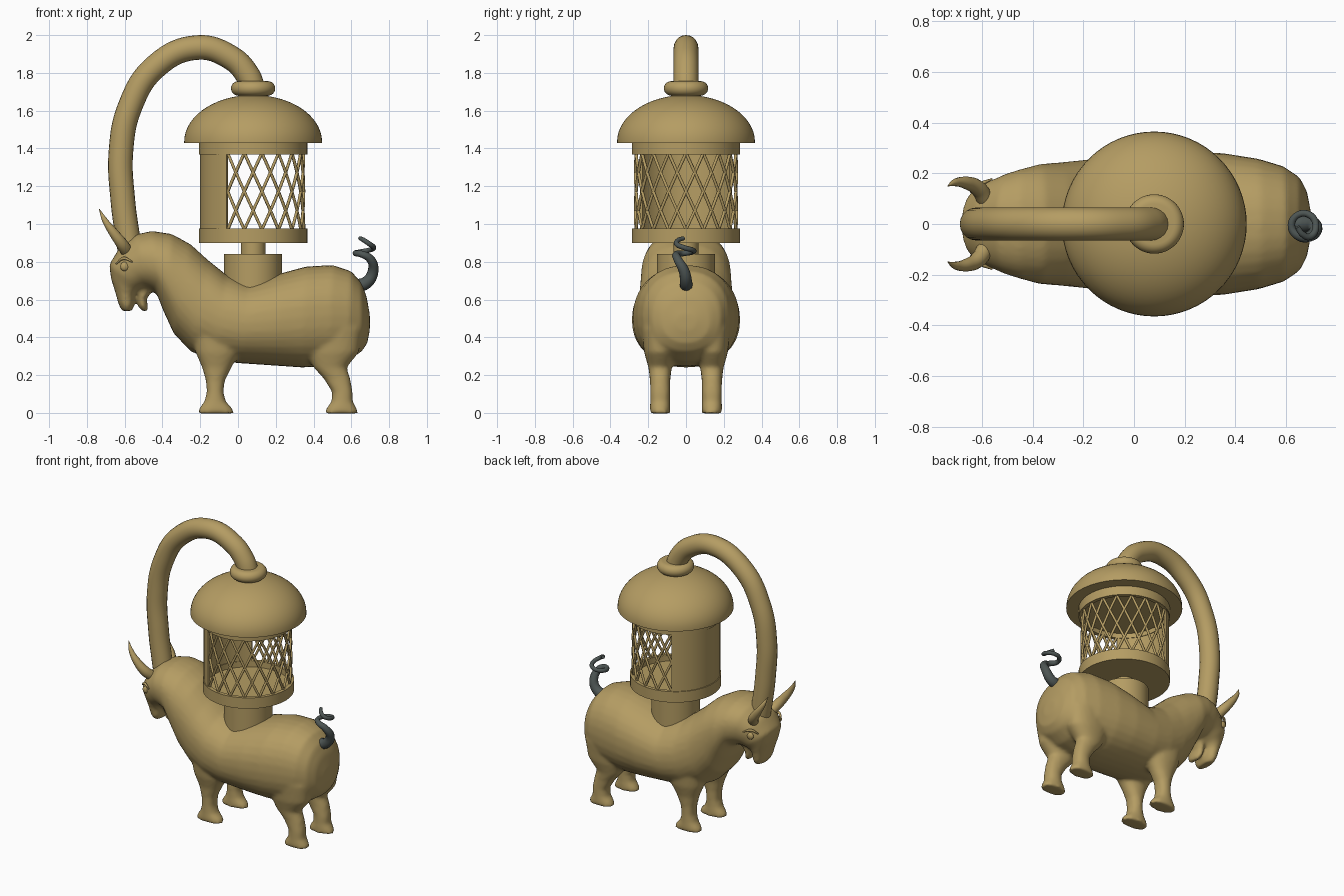
import bpy, bmesh, math
from mathutils import Vector

if "Cube" in bpy.data.objects:
    bpy.data.objects.remove(bpy.data.objects["Cube"])

def material(name, rgb):
    m = bpy.data.materials.new(name)
    m.diffuse_color = (*rgb, 1)
    m.use_nodes = True
    m.node_tree.nodes["Principled BSDF"].inputs["Base Color"].default_value = m.diffuse_color
    return m

BRONZE = material("old bronze", (0.46, 0.335, 0.125))
IRON = material("dark iron", (0.075, 0.092, 0.088))
LX = 0.08  # lantern axis

def add_object(name, data, mat):
    ob = bpy.data.objects.new(name, data)
    bpy.context.collection.objects.link(ob)
    data.materials.append(mat)
    return ob

def loft(bm, rings, closed=True):
    """Bridge a list of point rings and cap both ends."""
    vs = [[bm.verts.new(p) for p in r] for r in rings]
    n = len(vs[0])
    for a, b in zip(vs, vs[1:]):
        for i in range(n):
            j = (i + 1) % n
            bm.faces.new((a[i], a[j], b[j], b[i]))
    bm.faces.new(vs[0][::-1])
    bm.faces.new(vs[-1])

def finish(name, bm, mat, angle=35):
    bmesh.ops.recalc_face_normals(bm, faces=bm.faces)
    me = bpy.data.meshes.new(name)
    bm.to_mesh(me)
    bm.free()
    ob = add_object(name, me, mat)
    bpy.ops.object.select_all(action='DESELECT')
    ob.select_set(True)
    bpy.context.view_layer.objects.active = ob
    bpy.ops.object.shade_smooth_by_angle(angle=math.radians(angle))
    return ob

def section(top, bottom, width, y=0, n=32, e=0.9):
    """Rounded ring between a top and a bottom (x, z) point."""
    t, b = Vector((top[0], 0, top[1])), Vector((bottom[0], 0, bottom[1]))
    c, h = (t + b) / 2, (t - b) / 2
    sp = lambda v: math.copysign(abs(v) ** e, v)
    out = []
    for i in range(n):
        a = 2 * math.pi * i / n
        out.append(c + h * sp(math.cos(a)) + Vector((0, y + width * sp(math.sin(a)), 0)))
    return out

def lathe(name, profile, n=64):
    bm = bmesh.new()
    loft(bm, [[(LX + r * math.cos(2 * math.pi * i / n), r * math.sin(2 * math.pi * i / n), z)
               for i in range(n)] for r, z in profile])
    return finish(name, bm, BRONZE)

def tube(name, paths, mat, depth, radii=None, kind='BEZIER', res=8, bevel=4):
    cu = bpy.data.curves.new(name, 'CURVE')
    cu.dimensions = '3D'
    cu.bevel_depth, cu.bevel_resolution = depth, bevel
    cu.resolution_u, cu.use_fill_caps = res, True
    for pts in paths:
        s = cu.splines.new(kind)
        ps = s.bezier_points if kind == 'BEZIER' else s.points
        ps.add(len(pts) - 1)
        for i, (p, co) in enumerate(zip(ps, pts)):
            p.co = co if kind == 'BEZIER' else (*co, 1)
            p.radius = radii[i] if radii else 1
            if kind == 'BEZIER':
                p.handle_left_type = p.handle_right_type = 'AUTO'
    return add_object(name, cu, mat)

# Ox body: torso, neck and lowered head in one loft
bm = bmesh.new()
torso = [
    ((.698, .52), (.698, .44), .05), ((.68, .62), (.685, .37), .13),
    ((.652, .69), (.655, .325), .185), ((.60, .75), (.58, .275), .228),
    ((.50, .783), (.48, .248), .258), ((.36, .775), (.34, .24), .28),
    ((.22, .737), (.20, .25), .287), ((.06, .69), (.02, .262), .278),
    ((-.06, .73), (-.12, .275), .266), ((-.16, .81), (-.25, .325), .252),
    ((-.25, .892), (-.34, .42), .243), ((-.35, .947), (-.395, .54), .237),
    ((-.455, .963), (-.43, .63), .218), ((-.54, .945), (-.46, .645), .20),
    ((-.63, .87), (-.485, .655), .172), ((-.682, .785), (-.50, .65), .148),
    ((-.672, .71), (-.525, .64), .12), ((-.65, .64), (-.545, .62), .102),
    ((-.632, .575), (-.55, .57), .09), ((-.615, .54), (-.56, .54), .07)]
loft(bm, [section(*s) for s in torso])
# Lower jaw
loft(bm, [section((-.54, .67), (-.44, .67), .085), section((-.535, .60), (-.485, .60), .07),
          section((-.53, .565), (-.475, .56), .06), section((-.51, .54), (-.48, .54), .04)])
# Legs: (z, x front, x back, half width)
front_leg = [(.45, -.25, .02, .10), (.32, -.225, .01, .085), (.24, -.19, -.035, .062), (.17, -.17, -.07, .054),
             (.11, -.165, -.077, .053), (.06, -.178, -.065, .053), (.025, -.205, -.03, .054), (-.003, -.213, -.02, .054)]
back_leg = [(.45, .36, .66, .10), (.32, .36, .64, .085), (.24, .40, .575, .062), (.18, .455, .595, .054),
            (.11, .498, .607, .053), (.06, .495, .608, .053), (.025, .468, .628, .054), (-.003, .458, .638, .054)]
for side in (-1, 1):
    for leg in (front_leg, back_leg):
        loft(bm, [section((b, z), (a, z), w, side * .137, 24) for z, a, b, w in leg])
ox = finish("ox_body", bm, BRONZE, 60)
rm = ox.modifiers.new("blend", 'REMESH')
rm.mode, rm.voxel_size, rm.use_smooth_shade = 'VOXEL', 0.012, True
sm = ox.modifiers.new("soften", 'SMOOTH')
sm.factor, sm.iterations = 0.5, 7

# Horns, eyes and brows, mirrored
for side, tag in ((-1, "front"), (1, "back")):
    tube("horn_" + tag, [[(-.585, side * .095, .85), (-.615, side * .14, .895),
                          (-.66, side * .162, .955), (-.705, side * .164, 1.02), (-.735, side * .15, 1.08)]],
         BRONZE, .034, [1, .95, .75, .45, .05])
    bm = bmesh.new()
    bmesh.ops.create_uvsphere(bm, u_segments=16, v_segments=10, radius=.024)
    for v in bm.verts:
        v.co = Vector((v.co.x - .60, v.co.y * .6 + side * .152, v.co.z + .775))
    finish("eye_" + tag, bm, BRONZE)
    tube("brow_" + tag, [[(-.645, side * .125, .79), (-.605, side * .157, .818), (-.56, side * .178, .80)]],
         BRONZE, .009, [.5, 1, .4], bevel=2)

# Curled tail
tube("tail", [[(.62, 0, .67), (.68, 0, .69), (.715, -.01, .75), (.70, -.045, .815), (.655, -.05, .84),
               (.622, -.01, .845), (.645, .035, .852), (.695, .035, .862), (.718, -.01, .875),
               (.695, -.05, .895), (.665, -.04, .915), (.645, -.012, .925)]], IRON, .03,
     [1.2, 1.1, .95, .75, .6, .5, .45, .45, .45, .45, .42, .35])

# Lantern: pedestal, trays, dome and collar
lathe("saddle_pedestal", [(.153, .60), (.153, .84)])
lathe("lantern_neck", [(.065, .82), (.065, .92)], 32)
lathe("lower_tray", [(.287, .90), (.287, .975), (.262, .975), (.262, .935)])
lathe("upper_ring", [(.262, 1.40), (.262, 1.368), (.287, 1.368), (.287, 1.435)])
lathe("dome_roof", [(.365, 1.43)] + [(.365 * math.cos(math.radians(a)), 1.435 + .248 * math.sin(math.radians(a)))
                                     for a in range(0, 90, 6)])
lathe("pipe_collar", [(.085, 1.66)] + [(.08 + .037 * math.cos(math.radians(a)), 1.718 + .038 * math.sin(math.radians(a)))
                                       for a in range(-90, 91, 15)])

# Smoke pipe arching from the head to the roof
tube("smoke_pipe", [[(-.565, 0, .82), (-.585, 0, .94), (-.61, 0, 1.13), (-.62, 0, 1.38), (-.572, 0, 1.62),
                     (-.44, 0, 1.83), (-.22, 0, 1.934), (-.04, 0, 1.882), (.05, 0, 1.79), (.085, 0, 1.70)]],
     BRONZE, .065, res=10, bevel=8)

# Diamond lattice of crossing helical bars, left out behind the solid door
bars, N, STEPS, LIMIT = [], 18, 10, 122
for d in (-1, 1):
    for k in range(N):
        run = []
        for i in range(STEPS + 1):
            a = 360 * k / N + d * 40 * i / STEPS
            if abs((a + 180) % 360 - 180) <= LIMIT:
                r = math.radians(a)
                run.append((LX + .268 * math.cos(r), .268 * math.sin(r), .97 + .405 * i / STEPS))
            else:
                if len(run) > 1:
                    bars.append(run)
                run = []
        if len(run) > 1:
            bars.append(run)
tube("lattice", bars, BRONZE, .0085, kind='POLY', bevel=1)

# Curved solid door on the head side
bm = bmesh.new()
rings = []
for a in range(120, 241, 4):
    c, s = math.cos(math.radians(a)), math.sin(math.radians(a))
    rings.append([(LX + r * c, r * s, z) for r, z in ((.266, .96), (.281, .96), (.281, 1.38), (.266, 1.38))])
loft(bm, rings)
finish("lantern_door", bm, BRONZE)
